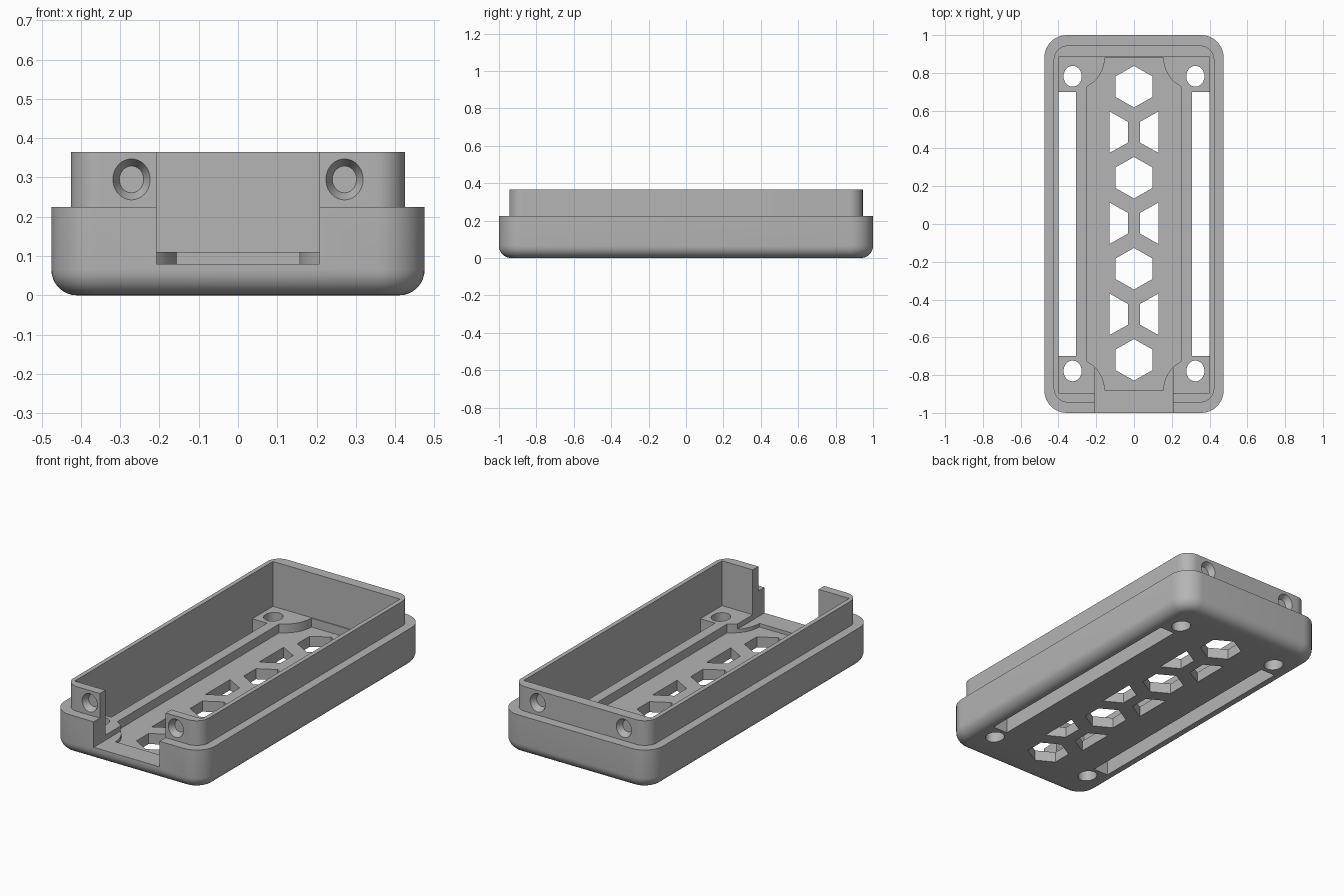
import bpy, bmesh
from math import sin, cos, pi, radians, acos
from mathutils import Matrix, Vector

default = bpy.data.objects.get("Cube")
if default:
    bpy.data.objects.remove(default, do_unlink=True)

grey = bpy.data.materials.new("plain_grey")
grey.use_nodes = True
COLOUR = (0.46, 0.46, 0.46, 1)
grey.diffuse_color = COLOUR
grey.node_tree.nodes["Principled BSDF"].inputs["Base Color"].default_value = COLOUR


def finish(bm, name):
    bmesh.ops.recalc_face_normals(bm, faces=bm.faces)
    mesh = bpy.data.meshes.new(name)
    bm.to_mesh(mesh)
    bm.free()
    mesh.materials.append(grey)
    obj = bpy.data.objects.new(name, mesh)
    bpy.context.collection.objects.link(obj)
    return obj


def prism(name, points, z0, z1, fillet=0):
    """Extrude a flat outline upwards, optionally rounding its bottom rim."""
    bm = bmesh.new()
    base = bm.faces.new([bm.verts.new((x, y, z0)) for x, y in points])
    rim = list(base.edges)
    top = bmesh.ops.extrude_face_region(bm, geom=[base], use_keep_orig=True)
    verts = [g for g in top["geom"] if isinstance(g, bmesh.types.BMVert)]
    bmesh.ops.translate(bm, vec=(0, 0, z1 - z0), verts=verts)
    if fillet:
        bmesh.ops.recalc_face_normals(bm, faces=bm.faces)
        bmesh.ops.bevel(bm, geom=rim, offset=fillet, offset_type='OFFSET',
                        segments=8, profile=0.5, affect='EDGES')
    return finish(bm, name)


def rectangle(x0, x1, y0, y1):
    return [(x0, y0), (x1, y0), (x1, y1), (x0, y1)]


def rounded(hx, hy, r, steps=12):
    pts = []
    for q, (sx, sy) in enumerate([(1, 1), (-1, 1), (-1, -1), (1, -1)]):
        for i in range(steps + 1):
            a = (q + i / steps) * pi / 2
            pts.append((sx * (hx - r) + r * cos(a), sy * (hy - r) + r * sin(a)))
    return pts


def ellipse(cx, cy, rx, ry, n=40):
    return [(cx + rx * cos(2 * pi * i / n), cy + ry * sin(2 * pi * i / n))
            for i in range(n)]


def combine(body, tool, operation='DIFFERENCE'):
    mod = body.modifiers.new(tool.name, 'BOOLEAN')
    mod.operation = operation
    mod.solver = 'EXACT'
    mod.object = tool
    bpy.context.view_layer.objects.active = body
    bpy.ops.object.modifier_apply(modifier=mod.name)
    bpy.data.objects.remove(tool, do_unlink=True)


# Outer shell with a rounded bottom, and the narrower lip above it
tray = prism("enclosure_tray", rounded(0.475, 1.0, 0.12), 0, 0.225, 0.065)
combine(tray, prism("lip", rounded(0.425, 0.945, 0.075), 0.12, 0.365), 'UNION')

# Main cavity down to the shelf, and the front opening
combine(tray, prism("cavity", rectangle(-0.4, 0.4, -0.895, 0.885), 0.11, 0.5))
combine(tray, prism("front_opening", rectangle(-0.207, 0.207, -1.1, -0.75), 0.08, 0.5))

# Sunken floor whose corners curve around the mounting posts
POST, RADIUS, EDGE = Vector((0.325, 0.88)), 0.17, 0.25
sweep = acos((POST.x - EDGE) / RADIUS)
arc = [(POST.x - RADIUS * cos(sweep * i / 10), POST.y - RADIUS * sin(sweep * i / 10))
       for i in range(11)]
outline = (arc[::-1] + [(-x, y) for x, y in arc]
           + [(-x, -y) for x, y in arc[::-1]] + [(x, -y) for x, y in arc])
combine(tray, prism("sunken_floor", outline, 0.06, 0.3))

# Side slots and mounting holes through the floor
for s in (-1, 1):
    x0, x1 = sorted((s * 0.307, s * 0.4))
    combine(tray, prism("side_slot", rectangle(x0, x1, -0.7, 0.7), -0.1, 0.2))
    for y in (-0.778, 0.782):
        combine(tray, prism("mounting_hole", ellipse(s * 0.325, y, 0.048, 0.055), -0.1, 0.2))

# Honeycomb vents: whole hexagons alternate with pairs of half hexagons
HALF_W, TALL, SIDE, PITCH = 0.097, 0.11, 0.055, 0.241
for row in range(-3, 4):
    y = row * PITCH + 0.004
    if row % 2:
        hexagon = [(0, y + TALL), (-HALF_W, y + SIDE), (-HALF_W, y - SIDE),
                   (0, y - TALL), (HALF_W, y - SIDE), (HALF_W, y + SIDE)]
        combine(tray, prism("hexagon_vent", hexagon, -0.1, 0.2))
    else:
        for s in (-1, 1):
            half = [(s * 0.13, y + TALL), (s * 0.032, y + SIDE),
                    (s * 0.032, y - SIDE), (s * 0.13, y - TALL)]
            combine(tray, prism("half_vent", half, -0.1, 0.2))

# Blind tapered screw seats in the front and back of the lip
for end in (-1, 1):
    for s in (-1, 1):
        bm = bmesh.new()
        bmesh.ops.create_cone(bm, cap_ends=True, segments=40,
                              radius1=0.031, radius2=0.052, depth=0.045)
        turn = Matrix.Rotation(-end * pi / 2, 4, 'X')
        place = Matrix.Translation((s * 0.271, end * 0.9325, 0.295))
        stretch = Matrix.Diagonal((1, 1, 1.1, 1))
        bmesh.ops.transform(bm, matrix=place @ stretch @ turn, verts=bm.verts)
        combine(tray, finish(bm, "screw_seat"))

# Smooth rounded surfaces while keeping machined edges crisp
bpy.ops.object.select_all(action='DESELECT')
tray.select_set(True)
bpy.context.view_layer.objects.active = tray
bpy.ops.object.shade_smooth_by_angle(angle=radians(30))
